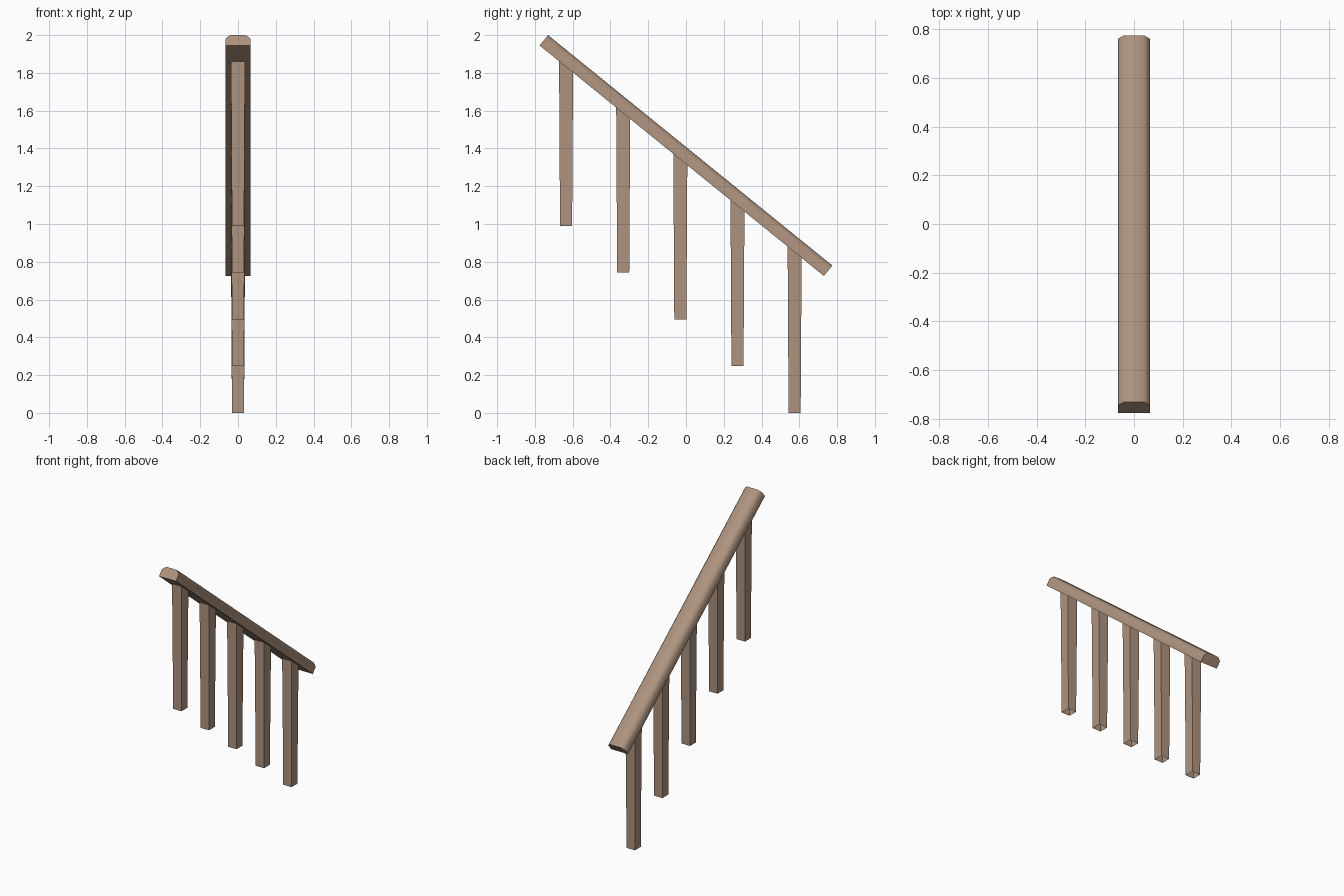
import bpy
import bmesh
import math
from mathutils import Vector

cube = bpy.data.objects.get("Cube")
if cube:
    bpy.data.objects.remove(cube, do_unlink=True)

# One wood colour for everything
wood = bpy.data.materials.new("light_brown_wood")
wood.use_nodes = True
wood.diffuse_color = (0.42, 0.29, 0.21, 1)
wood.node_tree.nodes["Principled BSDF"].inputs["Base Color"].default_value = wood.diffuse_color

# Underside line of the sloping rail
RAIL_TOP = Vector((0, -0.775, 1.945))
RAIL_END = Vector((0, 0.73, 0.725))
ALONG = (RAIL_END - RAIL_TOP).normalized()
UP = Vector((1, 0, 0)).cross(ALONG)


def underside(y):
    return RAIL_TOP.z + (y - RAIL_TOP.y) * ALONG.z / ALONG.y


def loft(name, start, end, caps):
    """Join two matching rings of points with side faces and optional caps."""
    bm = bmesh.new()
    a = [bm.verts.new(p) for p in start]
    b = [bm.verts.new(p) for p in end]
    n = len(a)
    for i in range(n):
        j = (i + 1) % n
        bm.faces.new((a[i], a[j], b[j], b[i]))
    if caps:
        bm.faces.new(a[::-1])
        bm.faces.new(b)
    bmesh.ops.recalc_face_normals(bm, faces=bm.faces)
    mesh = bpy.data.meshes.new(name)
    bm.to_mesh(mesh)
    bm.free()
    mesh.materials.append(wood)
    obj = bpy.data.objects.new(name, mesh)
    bpy.context.collection.objects.link(obj)
    return obj


# Handrail: chamfered profile swept down the slope
half = [(0.065, 0), (0.065, 0.049), (0.041, 0.071)]
profile = half + [(-x, h) for x, h in reversed(half)]
rings = [[origin + Vector((x, 0, 0)) + UP * h for x, h in profile]
         for origin in (RAIL_TOP, RAIL_END)]
rail = loft("handrail", *rings, caps=True)
bpy.ops.object.select_all(action="DESELECT")
rail.select_set(True)
bpy.context.view_layer.objects.active = rail
bpy.ops.object.shade_smooth_by_angle(angle=math.radians(60))

# Balusters: slightly tapered square posts, open below, cut to the rail slope
corners = [(-1, -1), (1, -1), (1, 1), (-1, 1)]
for i in range(5):
    y = -0.635 + 0.3025 * i
    z = 0.99 - 0.2475 * i
    foot = [Vector((0.032 * sx, y + 0.032 * sy, z)) for sx, sy in corners]
    head = [Vector((0.037 * sx, y + 0.037 * sy, underside(y + 0.037 * sy)))
            for sx, sy in corners]
    loft(f"baluster_{i + 1}", foot, head, caps=False)
